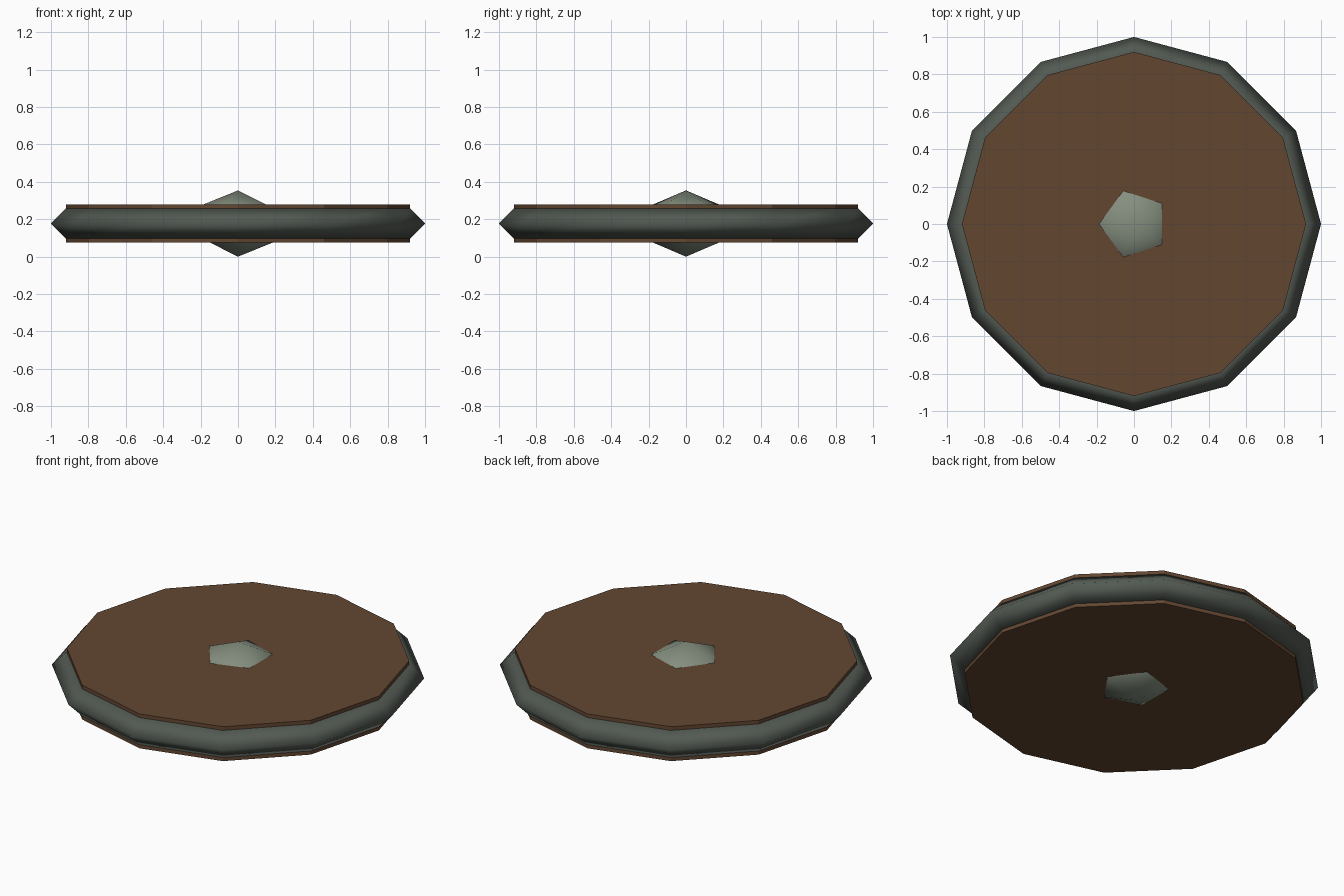
import bpy, math

if "Cube" in bpy.data.objects:
    bpy.data.objects.remove(bpy.data.objects["Cube"])

ZC = 0.177  # mid height of the shield


def material(name, rgb):
    m = bpy.data.materials.new(name)
    m.diffuse_color = (*rgb, 1)
    m.use_nodes = True
    m.node_tree.nodes["Principled BSDF"].inputs["Base Color"].default_value = m.diffuse_color
    return m


def finish(name, mat, smooth):
    ob = bpy.context.object
    ob.name = name
    ob.data.materials.append(mat)
    for p in ob.data.polygons:
        p.use_smooth = smooth
    return ob


wood = material("brown wood", (0.125, 0.062, 0.031))
iron = material("dark iron", (0.085, 0.10, 0.085))
steel = material("pale steel", (0.23, 0.27, 0.21))

# Wooden board: twelve-sided disc with a corner on each axis
bpy.ops.mesh.primitive_cylinder_add(vertices=12, radius=0.92, depth=0.203,
                                    location=(0, 0, ZC))
finish("board", wood, False)

# Metal rim: ring with a diamond cross-section
bpy.ops.mesh.primitive_torus_add(major_segments=12, minor_segments=4,
                                 major_radius=0.92, minor_radius=0.08,
                                 location=(0, 0, ZC))
finish("rim", iron, True)

# Central boss: squashed icosphere poking out of both faces
bpy.ops.mesh.primitive_ico_sphere_add(subdivisions=1, radius=1,
                                      location=(0, 0, ZC))
boss = finish("boss", steel, True)
boss.scale = (0.27, 0.27, 0.177)
# turn so the upper pentagon points to -x
top_ring = [v.co for v in boss.data.vertices if 0.1 < v.co.z < 0.9]
tip = min(top_ring, key=lambda c: abs(c.y))
boss.rotation_euler.z = math.pi if tip.x > 0 else 0
